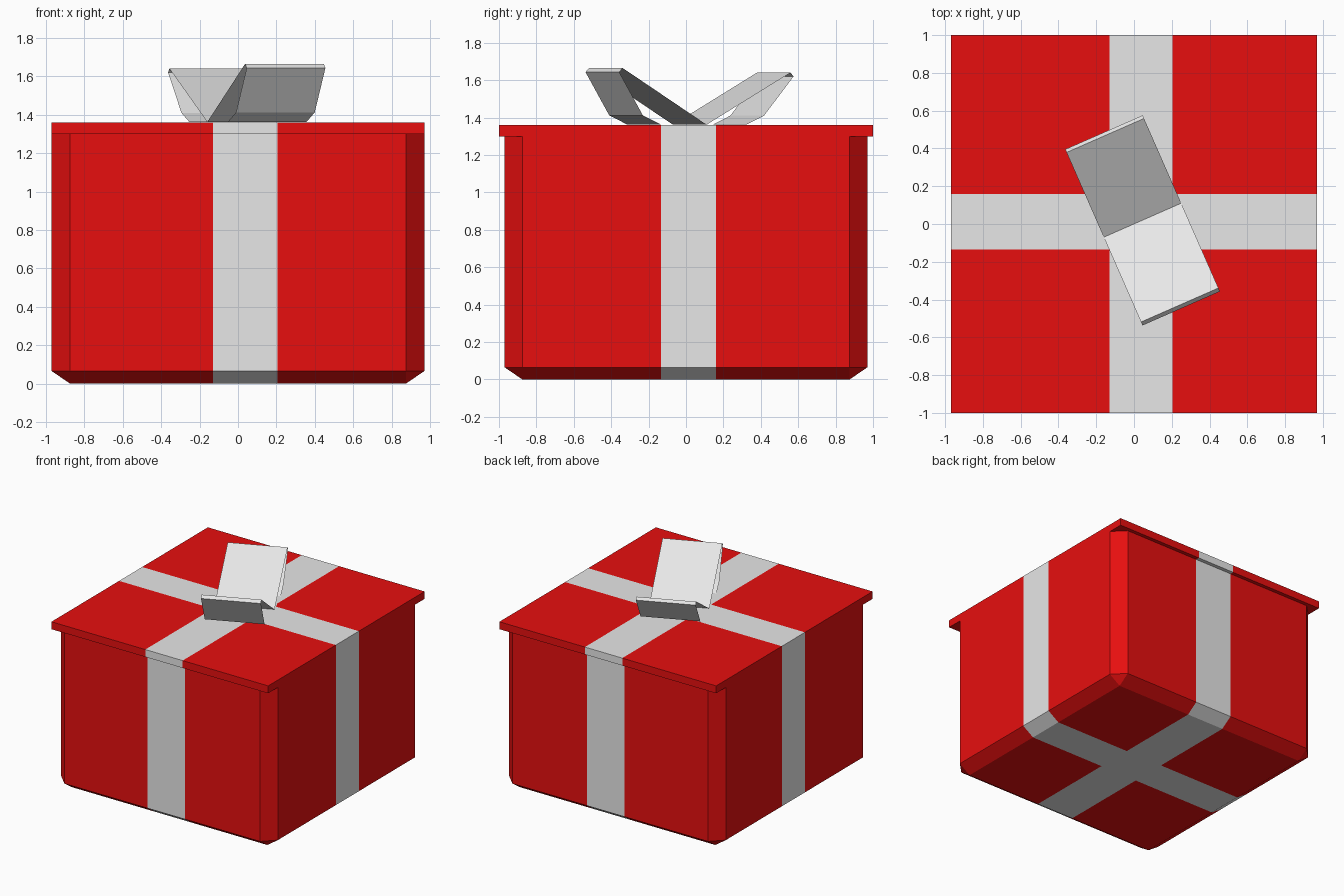
import bpy, bmesh
from mathutils import Vector, Matrix

default_cube = bpy.data.objects.get("Cube")
if default_cube:
    bpy.data.objects.remove(default_cube, do_unlink=True)

# Ribbon bands, as ranges across x and y
BAND_X = (-0.13, 0.205)
BAND_Y = (-0.135, 0.16)


def make_material(name, color):
    mat = bpy.data.materials.new(name)
    mat.use_nodes = True
    mat.diffuse_color = color
    bsdf = mat.node_tree.nodes["Principled BSDF"]
    bsdf.inputs["Base Color"].default_value = color
    bsdf.inputs["Roughness"].default_value = 0.6
    return mat


red = make_material("red wrapping", (0.8, 0.0048, 0.0048, 1))
white = make_material("white ribbon", (0.8, 0.8, 0.8, 1))


def finish(bm, name, materials):
    mesh = bpy.data.meshes.new(name)
    bm.to_mesh(mesh)
    bm.free()
    for mat in materials:
        mesh.materials.append(mat)
    obj = bpy.data.objects.new(name, mesh)
    bpy.context.collection.objects.link(obj)
    return obj


def box(half_x, half_y, z_low, z_high):
    bm = bmesh.new()
    size = Matrix.Diagonal((2 * half_x, 2 * half_y, z_high - z_low, 1))
    place = Matrix.Translation((0, 0, (z_low + z_high) / 2))
    bmesh.ops.create_cube(bm, size=1, matrix=place @ size)
    return bm


def paint_ribbon(bm):
    """Cut the surface along the bands and colour the faces inside them."""
    for axis, band in enumerate((BAND_X, BAND_Y)):
        normal = Vector((0, 0, 0))
        normal[axis] = 1
        for edge in band:
            bmesh.ops.bisect_plane(bm, geom=bm.verts[:] + bm.edges[:] + bm.faces[:],
                                   plane_co=normal * edge, plane_no=normal)
    for face in bm.faces:
        c = face.calc_center_median()
        in_x = BAND_X[0] < c.x < BAND_X[1]
        in_y = BAND_Y[0] < c.y < BAND_Y[1]
        face.material_index = int(in_x or in_y)


# Box body: chamfered along the upright and bottom edges
CHAMFER = 0.095
bm = box(0.97, 0.97, 0, 1.3)
edges = [e for e in bm.edges if min(v.co.z for v in e.verts) < 0.01]
bmesh.ops.bevel(bm, geom=edges, offset=CHAMFER, segments=1, affect='EDGES')
for v in bm.verts:
    if abs(v.co.z - CHAMFER) < 0.01:
        v.co.z = 0.065
paint_ribbon(bm)
finish(bm, "box_body", [red, white])

# Lid: overhangs at the front and back
bm = box(0.97, 1.0, 1.3, 1.36)
paint_ribbon(bm)
finish(bm, "box_lid", [red, white])

# Bow: two open ribbon loops rising from a shared crease
CREASE = Vector((0.045, 0.02, 0))
ACROSS = Vector((0.205, 0.09, 0))
OUT = Vector((0.402, -0.916, 0))


def bow_loop(name, direction, profile):
    bm = bmesh.new()
    rows = []
    for s, z in profile:
        mid = CREASE + direction * s + Vector((0, 0, z))
        rows.append((bm.verts.new(mid - ACROSS), bm.verts.new(mid + ACROSS)))
    for a, b in zip(rows, rows[1:] + rows[:1]):
        bm.faces.new((a[0], a[1], b[1], b[0]))
    bmesh.ops.recalc_face_normals(bm, faces=bm.faces[:])
    finish(bm, name, [white])


bow_loop("bow_front_loop", OUT,
         [(0, 1.362), (0.49, 1.665), (0.51, 1.643), (0.372, 1.412), (0.265, 1.362)])
bow_loop("bow_back_loop", -OUT,
         [(0, 1.362), (0.49, 1.64), (0.508, 1.62), (0.335, 1.41), (0.232, 1.362)])
